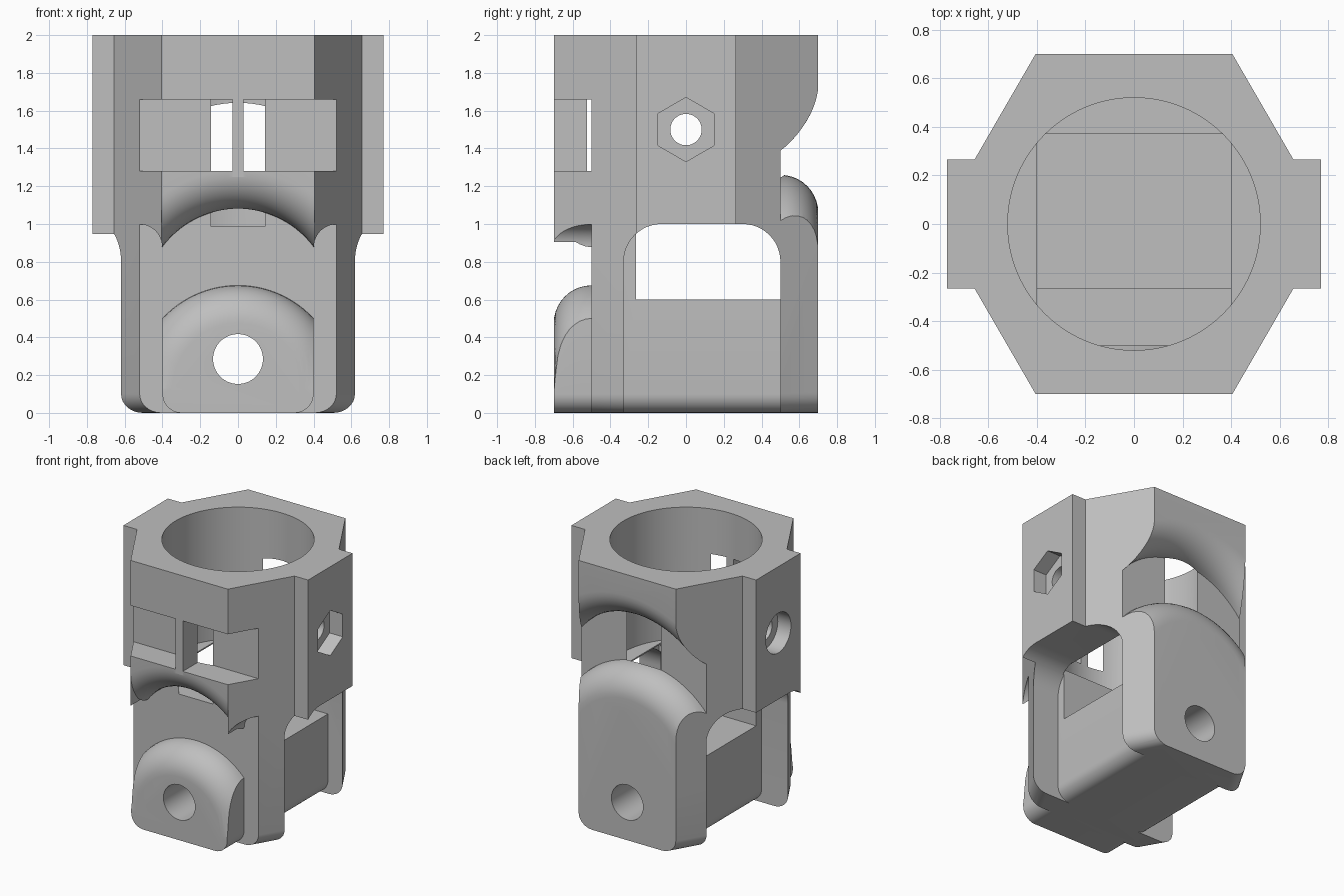
import bpy, bmesh, math
from mathutils import Vector

if "Cube" in bpy.data.objects:
    bpy.data.objects.remove(bpy.data.objects["Cube"], do_unlink=True)

grey = bpy.data.materials.new("plain grey")
grey.use_nodes = True
grey.diffuse_color = (0.52, 0.52, 0.52, 1)
grey.node_tree.nodes["Principled BSDF"].inputs["Base Color"].default_value = grey.diffuse_color


def finish(name, bm):
    bmesh.ops.recalc_face_normals(bm, faces=bm.faces)
    mesh = bpy.data.meshes.new(name)
    bm.to_mesh(mesh)
    bm.free()
    mesh.materials.append(grey)
    ob = bpy.data.objects.new(name, mesh)
    bpy.context.collection.objects.link(ob)
    return ob


def skin(name, rings):
    """Solid through a row of rings with equal point counts."""
    bm = bmesh.new()
    loops = [[bm.verts.new(p) for p in ring] for ring in rings]
    n = len(loops[0])
    for a, b in zip(loops, loops[1:]):
        for i in range(n):
            bm.faces.new((a[i], a[(i + 1) % n], b[(i + 1) % n], b[i]))
    bm.faces.new(loops[0])
    bm.faces.new(loops[-1])
    return finish(name, bm)


def extrude(name, pts, axis, lo, hi):
    """Extrude a 2D profile; the two coordinates fill the other axes in order."""
    def place(p, d):
        q = list(p)
        q.insert("xyz".index(axis), d)
        return Vector(q)
    return skin(name, [[place(p, d) for p in pts] for d in (lo, hi)])


def box(name, x0, x1, y0, y1, z0, z1):
    return extrude(name, [(x0, y0), (x1, y0), (x1, y1), (x0, y1)], "z", z0, z1)


def arc(cx, cy, r, a0, a1, n=12):
    angles = [math.radians(a0 + (a1 - a0) * i / n) for i in range(n + 1)]
    return [(cx + r * math.cos(a), cy + r * math.sin(a)) for a in angles]


def circle(cx, cy, r, n=64, turn=0):
    return arc(cx, cy, r, turn, turn + 360, n)[:-1]


def combine(target, other, operation):
    mod = target.modifiers.new("cut", "BOOLEAN")
    mod.operation, mod.solver, mod.object = operation, "EXACT", other
    bpy.context.view_layer.objects.active = target
    bpy.ops.object.modifier_apply(modifier=mod.name)
    bpy.data.objects.remove(other, do_unlink=True)


def cut(other):
    combine(body, other, "DIFFERENCE")


def add(other):
    combine(body, other, "UNION")


def arched(name, half, zc, bottom, stations):
    """Arch-topped solid along y, from (y, radius) stations."""
    rings = []
    for y, r in stations:
        xs = [half * (i / 16 - 1) for i in range(33)]
        top = [(x, y, zc + math.sqrt(max(r * r - x * x, 0))) for x in xs]
        rings.append([(-half, y, bottom)] + top + [(half, y, bottom)])
    return skin(name, rings)


def dome(side, big):
    """Arch whose outer rim is rounded over."""
    steps = [math.radians(a) for a in range(0, 91, 9)]
    return [(side * 0.45, big)] + [
        (side * (0.5 + 0.2 * math.sin(a)), big - 0.2 + 0.2 * math.cos(a)) for a in steps]


def flare(side, small):
    """Arched opening which widens outward over a rounded lip."""
    steps = [math.radians(a) for a in range(0, 91, 9)]
    return [(side * (0.5 + 0.2 * math.sin(a)), small + 0.2 - 0.2 * math.cos(a))
            for a in steps] + [(side * 0.75, small + 0.2)]


def hex_prism(name):
    """Hexagonal prism with its slanted bottom edges rounded."""
    pts = [(0.405, 0.7), (0.81, 0), (0.405, -0.7), (-0.405, -0.7), (-0.81, 0), (-0.405, 0.7)]
    ob = extrude(name, pts, "z", 0, 2)
    bm = bmesh.new()
    bm.from_mesh(ob.data)
    slanted = [e for e in bm.edges if all(v.co.z < 0.01 for v in e.verts)
               and abs(e.verts[0].co.y - e.verts[1].co.y) > 0.1]
    bmesh.ops.bevel(bm, geom=slanted, offset=0.1, segments=8, profile=0.5, affect="EDGES")
    bm.to_mesh(ob.data)
    bm.free()
    return ob


# Hexagonal body with a flat-sided wing on each side
body = hex_prism("joint_body")
add(box("wings", -0.85, 0.85, -0.265, 0.265, 0.3, 2))
combine(body, box("width_limit", -0.77, 0.77, -1, 1, -0.5, 2.5), "INTERSECT")

# Front relief, its side strips and the front tongue
cut(arched("front_relief", 0.405, 0.58, -0.1, flare(-1, 0.5)))
for s in (-1, 1):
    corner = arc(0.52, 0.88, 0.118, 180, 90)
    profile = [(0.402, -0.1)] + corner + [(0.7, 0.998), (0.7, -0.1)]
    cut(extrude("strip", [(s * x, z) for x, z in profile], "y", -0.8, -0.5))
add(arched("front_tongue", 0.4, 0.13, 0, dome(-1, 0.545)))

# Back relief and the tall domed back plate
cut(arched("back_relief", 0.6, 0.975, -0.1, flare(1, 0.665)))
plate = arched("back_plate", 0.6, 0.577, -0.1, dome(1, 0.683))
combine(plate, hex_prism("plate_limit"), "INTERSECT")
add(plate)

# Side recesses, and rounded lower edges of the block and tongue
window_top = arc(0.3, 0.8, 0.2, 0, 90)
recess = [(-0.33, -0.1), (0.5, -0.1)] + window_top + arc(-0.13, 0.8, 0.2, 90, 180)
for s in (-1, 1):
    cut(extrude("side_recess", recess, "x", s * 0.4, s * 1.0))
    edge = arc(0.3, 0.1, 0.1, 0, -90, 8) + [(0.3, -0.1), (0.45, -0.1), (0.45, 0.1)]
    for y0, y1 in ((-0.8, -0.5), (-0.33, 0.5)):
        cut(extrude("edge_round", [(s * x, z) for x, z in edge], "y", y0, y1))

# Cross window, and the bore with its slightly deeper middle
cut(extrude("cross_window", [(-0.265, 0.6), (0.5, 0.6)] + window_top + [(-0.265, 1.0)],
            "x", -0.41, 0.41))
cut(extrude("bore", circle(0, 0, 0.52, 96), "z", 1.01, 2.2))
deep = extrude("bore_floor", circle(0, 0, 0.52, 96), "z", 0.987, 1.1)
combine(deep, box("floor_limit", -0.4, 0.4, -1, 1, 0.5, 1.5), "INTERSECT")
cut(deep)

# Front strap pocket with its centre bar
cut(box("strap_pocket", -0.7, 0.7, -0.9, -0.5, 1.28, 1.66))
add(box("strap_bar", -0.03, 0.03, -0.7, -0.525, 1.25, 1.69))

# Pin hole, cross bolt holes, nut recess and bolt head recess
cut(extrude("pin_hole", circle(0, 0.285, 0.132), "y", -1, 1))
for s in (-1, 1):
    cut(extrude("bolt_hole", circle(0, 1.5, 0.083, 48), "x", s * 0.3, s * 1.0))
cut(extrude("nut_recess", circle(0, 1.5, 0.17, 6, 90), "x", 0.66, 1.0))
cut(extrude("head_recess", circle(0, 1.5, 0.15, 48), "x", -1.0, -0.66))

bpy.ops.object.select_all(action="DESELECT")
body.select_set(True)
bpy.context.view_layer.objects.active = body
bpy.ops.object.shade_smooth_by_angle(angle=math.radians(30))
